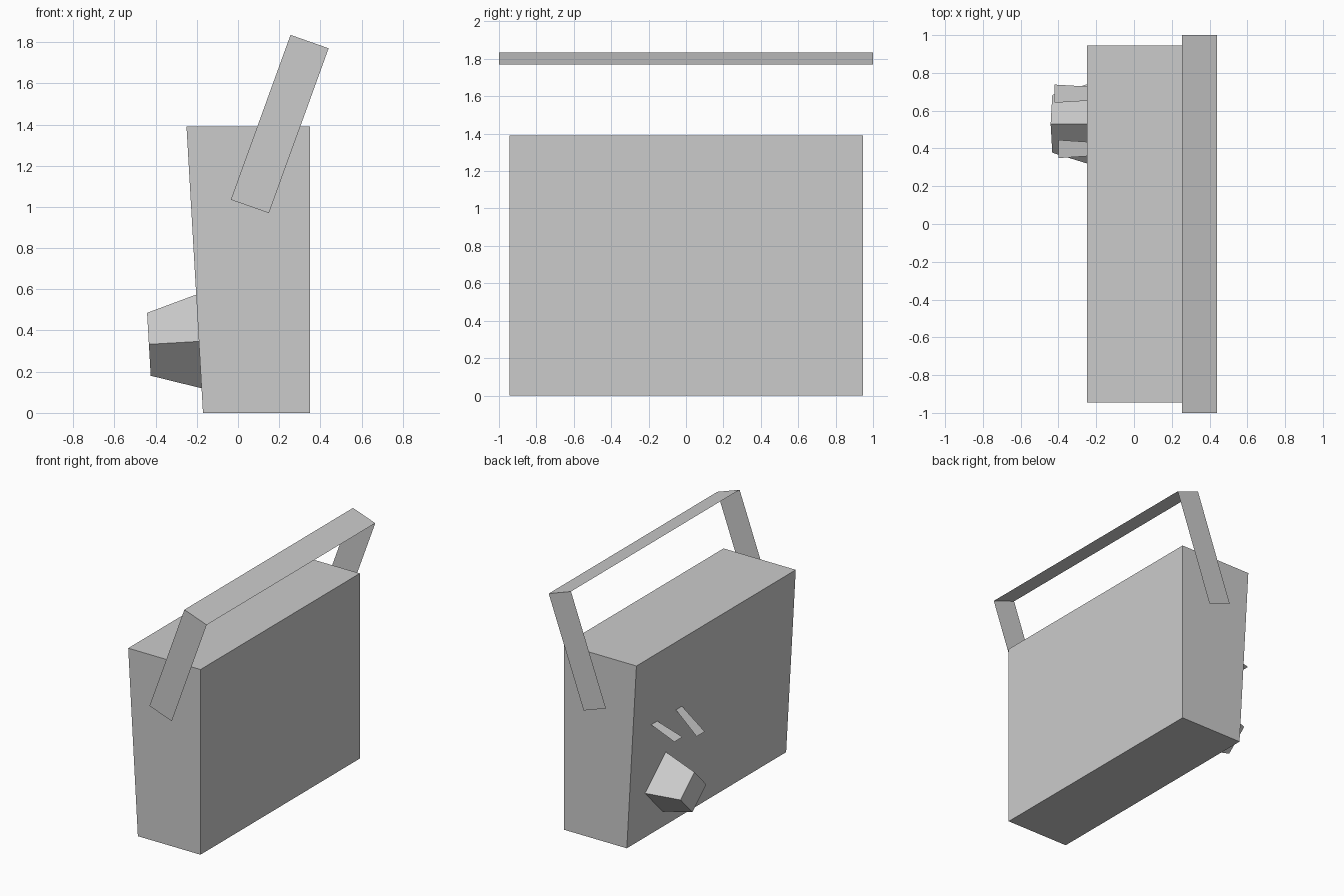
import bpy
import math
from mathutils import Vector

if "Cube" in bpy.data.objects:
    bpy.data.objects.remove(bpy.data.objects["Cube"])

grey = bpy.data.materials.new("plain grey")
grey.diffuse_color = (0.6, 0.6, 0.6, 1)
grey.use_nodes = True
grey.node_tree.nodes["Principled BSDF"].inputs["Base Color"].default_value = grey.diffuse_color


def make(name, verts, faces):
    mesh = bpy.data.meshes.new(name)
    mesh.from_pydata([tuple(v) for v in verts], [], faces)
    mesh.materials.append(grey)
    mesh.update()
    obj = bpy.data.objects.new(name, mesh)
    bpy.context.collection.objects.link(obj)
    return obj


def loft(name, a, b):
    """Closed solid between two matching rings."""
    n = len(a)
    sides = [(i, (i + 1) % n, (i + 1) % n + n, i + n) for i in range(n)]
    caps = [tuple(reversed(range(n))), tuple(range(n, 2 * n))]
    return make(name, list(a) + list(b), sides + caps)


# Body: wedge profile, one long face leaning outward
profile = [(-0.17, 0), (0.35, 0), (0.35, 1.39), (-0.25, 1.39)]
loft("body", [(x, 0.945, z) for x, z in profile],
     [(x, -0.945, z) for x, z in profile])

# Handle: thin folded strap, leaning over the body
path = [(-1, 0), (-1, 1), (1, 1), (1, 0)]
edge_low = [Vector((-0.035, 0, 1.035)), Vector((0.15, 0, 0.97))]
rise = Vector((0.29, 0, 0.80))
strap = [p + rise * t + Vector((0, y, 0)) for y, t in path for p in edge_low]
make("handle", strap, [(2 * i, 2 * i + 1, 2 * i + 3, 2 * i + 2) for i in range(3)])

# Knob: four-sided tapered block standing square to the leaning face
up = Vector((-0.0575, 0, 1)).normalized()
out = Vector((-1, 0, -0.0575)).normalized()
side = Vector((0, 1, 0))
base = Vector((-0.189, 0.53, 0.347))


def ring(centre, r):
    return [centre + up * (r * math.cos(k * math.pi / 2))
            + side * (r * math.sin(k * math.pi / 2)) for k in range(4)]


loft("knob", ring(base, 0.228), ring(base + out * 0.244, 0.153))

# Levers: flat flaps that widen toward the tip
for name, y, tip_x, tip_z in (("outer_lever", 0.69, -0.42, 0.787),
                              ("inner_lever", 0.397, -0.40, 0.71)):
    make(name, [(-0.219, y - 0.036, 0.857), (-0.219, y + 0.036, 0.857),
                (tip_x, y + 0.048, tip_z), (tip_x, y - 0.048, tip_z)],
         [(0, 1, 2, 3)])
